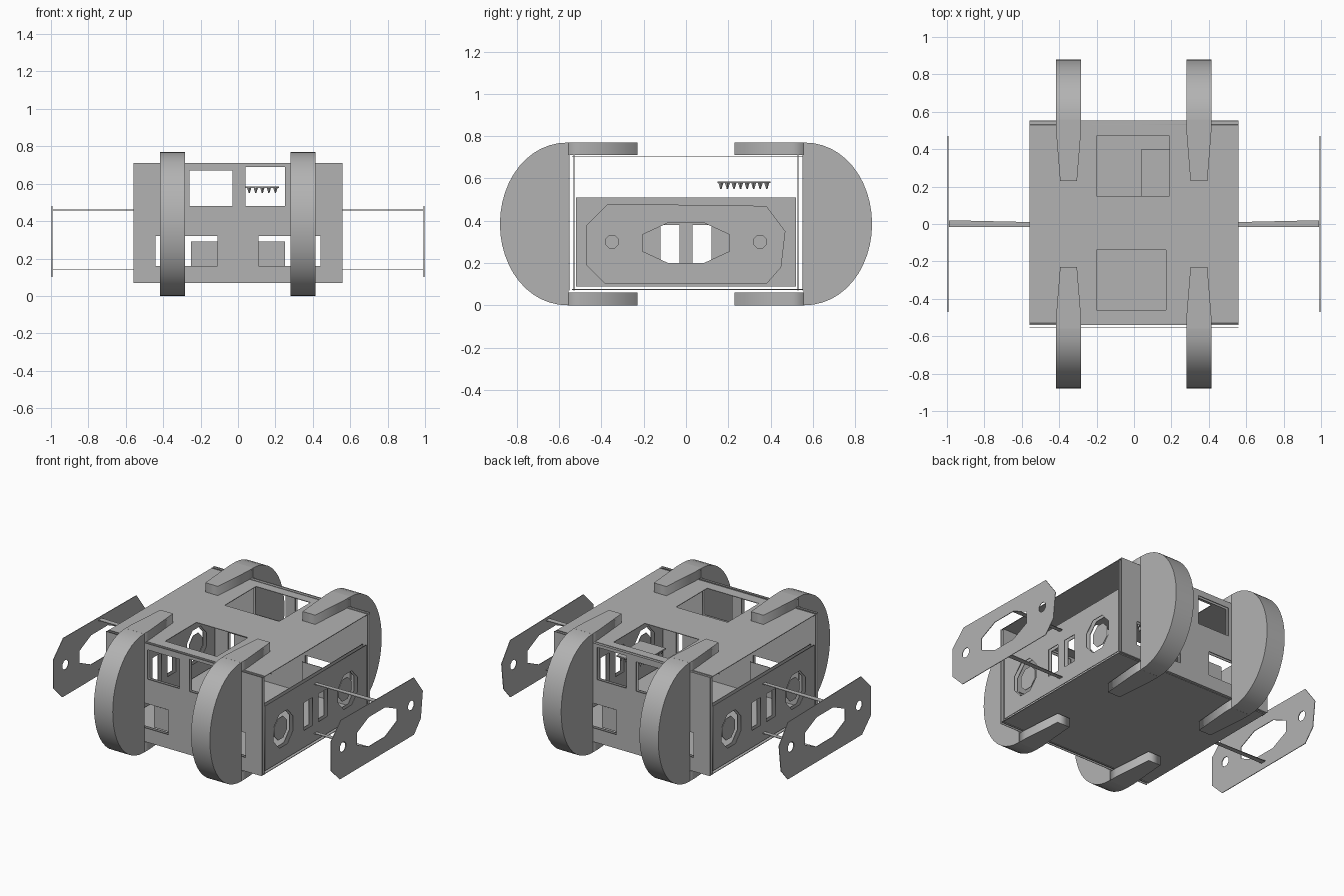
import bpy, bmesh, math
from mathutils import Matrix, Vector

cube = bpy.data.objects.get("Cube")
if cube:
    bpy.data.objects.remove(cube, do_unlink=True)

grey = bpy.data.materials.new("plain_grey")
grey.use_nodes = True
grey.diffuse_color = (0.45, 0.45, 0.45, 1)
grey.node_tree.nodes["Principled BSDF"].inputs["Base Color"].default_value = grey.diffuse_color

# Plane orientations: columns give the drawing's u, v and normal in world axes
FRONT = Matrix(((1, 0, 0), (0, 0, -1), (0, 1, 0))).to_4x4()
SIDE = Matrix(((0, 0, 1), (1, 0, 0), (0, 1, 0))).to_4x4()
FLAT = Matrix.Identity(4)


def rect(u0, u1, v0, v1):
    return [(u0, v0), (u1, v0), (u1, v1), (u0, v1)]


def octagon(u, v, ru, rv):
    angles = [math.radians(22.5 + 45 * i) for i in range(8)]
    k = 1 / math.cos(math.radians(22.5))
    return [(u + ru * k * math.cos(a), v + rv * k * math.sin(a)) for a in angles]


def mirrored(loops):
    return loops + [[(-u, v) for u, v in loop] for loop in loops]


def add_mesh(name, mesh):
    mesh.name = name
    mesh.materials.clear()
    mesh.materials.append(grey)
    obj = bpy.data.objects.new(name, mesh)
    bpy.context.collection.objects.link(obj)
    return obj


def sheet(name, loops, plane, centre, half=0.002):
    """Flat panel: the first loop is the outline, the others are holes."""
    curve = bpy.data.curves.new(name + "_outline", "CURVE")
    curve.dimensions = "2D"
    curve.fill_mode = "BOTH"
    curve.extrude = half
    for loop in loops:
        spline = curve.splines.new("POLY")
        spline.points.add(len(loop) - 1)
        spline.use_cyclic_u = True
        for point, (u, v) in zip(spline.points, loop):
            point.co = (u, v, 0, 1)
    helper = bpy.data.objects.new(name + "_helper", curve)
    bpy.context.collection.objects.link(helper)
    graph = bpy.context.evaluated_depsgraph_get()
    mesh = bpy.data.meshes.new_from_object(helper.evaluated_get(graph))
    bpy.data.objects.remove(helper, do_unlink=True)
    mesh.transform(Matrix.Translation(centre) @ plane)
    return add_mesh(name, mesh)


# Front and back walls, each a pair of thin skins with window openings
wall = [rect(-0.56, 0.56, 0.07, 0.71), rect(-0.26, -0.03, 0.48, 0.67),
        rect(0.04, 0.25, 0.48, 0.69)]
wall += mirrored([rect(0.11, 0.44, 0.16, 0.32)])
for end, sign in (("front", -1), ("back", 1)):
    for skin, y in (("outer", 0.552), ("inner", 0.53)):
        sheet(f"{end}_wall_{skin}", wall, FRONT, (0, sign * y, 0))
    for x in (-0.18, 0.18):
        sheet(f"{end}_window_panel", [rect(x - 0.07, x + 0.07, 0.15, 0.29)],
              FRONT, (0, sign * 0.5, 0))

# Roof with two hatches, and the closed floor
hatches = [rect(-0.2, 0.19, 0.15, 0.47), rect(-0.2, 0.17, -0.46, -0.14)]
sheet("roof", [rect(-0.56, 0.56, -0.54, 0.55)] + hatches, FLAT, (0, 0, 0.705))
sheet("floor", [rect(-0.56, 0.56, -0.54, 0.55)], FLAT, (0, 0, 0.075))

# Low side walls with round ports and a split window
side = [rect(-0.52, 0.52, 0.09, 0.51)]
side += mirrored([rect(0.03, 0.12, 0.2, 0.38), octagon(0.33, 0.29, 0.1, 0.11)])
guard = [[(-0.47, 0.19), (-0.38, 0.1), (0.38, 0.1), (0.45, 0.18), (0.47, 0.35),
          (0.38, 0.47), (-0.37, 0.48), (-0.47, 0.38)],
         octagon(0, 0.295, 0.205, 0.095)]
guard += mirrored([octagon(0.35, 0.3, 0.03, 0.03)])
for label, s in (("left", 1), ("right", -1)):
    for skin, x in (("outer", 0.555), ("inner", 0.53)):
        sheet(f"{label}_wall_{skin}", side, SIDE, (s * x, 0, 0))
    for y in (-0.33, 0.33):
        sheet(f"{label}_port_cover", [octagon(y, 0.29, 0.065, 0.07)], SIDE, (s * 0.535, 0, 0))
    # Floating guard plate on two flat struts
    sheet(f"{label}_guard_plate", guard, SIDE, (s * 0.995, 0, 0))
    for z in (0.14, 0.46):
        strut = [(s * 0.54, -0.015), (s * 0.99, -0.015), (s * 0.99, 0.02), (s * 0.54, 0.01)]
        sheet(f"{label}_strut", [strut], FLAT, (0, 0, z))

# Rounded bumpers: a half-round body with clamp arms above and below
R = 0.385
profile = [(0.555, 0.0)]
for i in range(25):
    a = math.pi * (i / 24 - 0.5)
    profile.append((0.555 + 0.325 * math.cos(a) ** 0.95 if abs(a) < 1.57 else 0.555,
                    R + R * math.sin(a)))
profile = profile[1:]


def bumper(name, x, s):
    body = sheet(name, [[(s * y, z) for y, z in profile]], SIDE, (x, 0, 0), 0.0675)
    bpy.ops.object.select_all(action="DESELECT")
    body.select_set(True)
    bpy.context.view_layer.objects.active = body
    bpy.ops.object.shade_smooth_by_angle(angle=math.radians(35))
    for level, z in (("upper", 0.74), ("lower", 0.03)):
        tapered = [(x - 0.067, s * 0.56), (x + 0.067, s * 0.56), (x + 0.067, s * 0.5),
                   (x + 0.045, s * 0.23), (x - 0.045, s * 0.23), (x - 0.067, s * 0.5)]
        sheet(f"{name}_{level}_arm", [tapered], FLAT, (0, 0, z), 0.03)


for x, label in ((0.347, "left"), (-0.35, "right")):
    bumper(f"front_{label}_bumper", x, -1)
    bumper(f"back_{label}_bumper", x, 1)

# Toothed tray hanging inside, under the back hatch
sheet("tray", [rect(0.04, 0.22, 0.15, 0.4)], FLAT, (0, 0, 0.582), 0.004)
bm = bmesh.new()
for i in range(5):
    for j in range(8):
        place = Matrix.Translation((0.06 + i * 0.035, 0.165 + j * 0.031, 0.565))
        bmesh.ops.create_cone(bm, cap_ends=True, segments=4, radius1=0.003,
                              radius2=0.012, depth=0.03, matrix=place)
mesh = bpy.data.meshes.new("tray_teeth")
bm.to_mesh(mesh)
bm.free()
add_mesh("tray_teeth", mesh)
